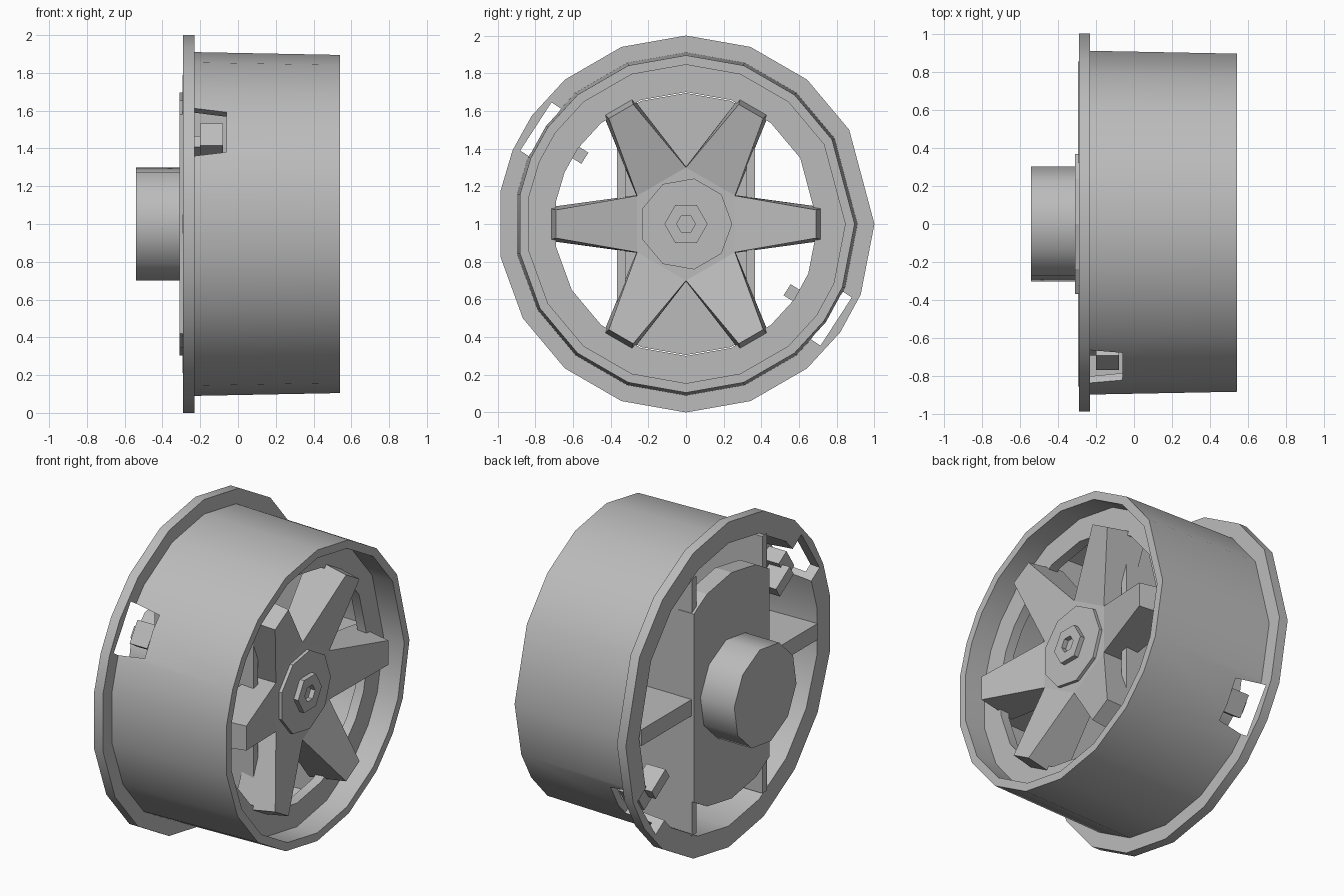
import bpy, bmesh, math
from mathutils import Matrix, Vector

cube = bpy.data.objects.get("Cube")
if cube:
    bpy.data.objects.remove(cube)

grey = bpy.data.materials.new("plain grey")
grey.use_nodes = True
COLOUR = (0.5, 0.5, 0.5, 1)
grey.diffuse_color = COLOUR
grey.node_tree.nodes["Principled BSDF"].inputs["Base Color"].default_value = COLOUR


def finish(name, bm, smooth=None):
    bmesh.ops.recalc_face_normals(bm, faces=bm.faces)
    mesh = bpy.data.meshes.new(name)
    bm.to_mesh(mesh)
    bm.free()
    obj = bpy.data.objects.new(name, mesh)
    obj.location.z = 1
    bpy.context.collection.objects.link(obj)
    mesh.materials.append(grey)
    if smooth:
        shade(obj, smooth)
    return obj


def shade(obj, angle):
    bpy.ops.object.select_all(action='DESELECT')
    obj.select_set(True)
    bpy.context.view_layer.objects.active = obj
    bpy.ops.object.shade_smooth_by_angle(angle=math.radians(angle))


def point(x, r, degrees):
    """Point around the axle, measured from the top towards +y."""
    a = math.radians(degrees)
    return (x, r * math.sin(a), r * math.cos(a))


def skin(bm, loops, closed=False):
    """Bridge matching loops of points; cap the ends unless closed."""
    rows = [[bm.verts.new(p) for p in loop] for loop in loops]
    n = len(rows[0])
    pairs = list(zip(rows, rows[1:])) + ([(rows[-1], rows[0])] if closed else [])
    for a, b in pairs:
        for i in range(n):
            j = (i + 1) % n
            bm.faces.new((a[i], a[j], b[j], b[i]))
    if not closed:
        bm.faces.new(rows[0])
        bm.faces.new(rows[-1])


def revolve(name, profile, angles, closed=False, smooth=None):
    bm = bmesh.new()
    skin(bm, [[point(x, r, a) for a in angles] for x, r in profile], closed)
    return finish(name, bm, smooth)


def box(name, x0, x1, y0, y1, z0, z1, turn=0, taper=1):
    """Box, turned around the axle, narrowed in z towards x1."""
    bm = bmesh.new()
    skin(bm, [[(x, y, mid + (z - mid) * k) for y, z in ((y0, z0), (y1, z0), (y1, z1), (y0, z1))]
              for x, k, mid in ((x0, 1, (z0 + z1) / 2), (x1, taper, (z0 + z1) / 2))])
    bm.transform(Matrix.Rotation(math.radians(turn), 4, 'X'))
    return finish(name, bm)


def boolean(obj, other, operation):
    mod = obj.modifiers.new("cut", 'BOOLEAN')
    mod.operation = operation
    mod.solver = 'EXACT'
    mod.object = other
    bpy.context.view_layer.objects.active = obj
    bpy.ops.object.modifier_apply(modifier=mod.name)
    bpy.data.objects.remove(other)


def even(n, start=0):
    return [start + 360 * i / n for i in range(n)]


# Rim: flange, tapered barrel, outer lip and inner ring
RIM_ANGLES = [0, 20, 40, 60, 90, 112, 125, 140, 160, 180,
              200, 220, 240, 260, 280, 293, 305, 320, 340]
rim = revolve("rim", [(-.29, 1), (-.23, 1), (-.23, .91), (.54, .895), (.54, .845), (.40, .845),
                      (.40, .70), (.34, .70), (.34, .85), (-.29, .87)], RIM_ANGLES, closed=True)

# Opposite notches in the rim, each with a clip inside
for side, turn in (("upper", 147), ("lower", -33)):
    boolean(rim, box("notch_cutter", -.35, -.06, .76, .95, -.17, .17, turn, .75), 'DIFFERENCE')
    box(side + "_clip", -.25, -.12, .64, .80, -.035, .035, turn)
    box(side + "_clip_foot", -.20, -.08, .78, .87, -.07, .07, turn)
shade(rim, 35)

# Six dished spokes joined at a flat middle
bm = bmesh.new()


def star(x_mid, r_mid, x_tip, r_tip, half_width):
    spread = math.degrees(math.atan2(half_width, r_tip))
    reach = math.hypot(half_width, r_tip)
    pts = []
    for k in range(6):
        a = 30 + 60 * k
        pts += [point(x_mid, r_mid, a - 30), point(x_tip, reach, a - spread),
                point(x_tip, reach, a + spread)]
    return [bm.verts.new(p) for p in pts]


front, back = star(.44, .30, .54, .69, .075), star(.28, .305, .28, .735, .088)
n = len(front)
for ring in (front, back):
    bm.faces.new(ring[::3])
    for i in range(0, n, 3):
        bm.faces.new([ring[(i + k) % n] for k in range(4)])
for i in range(n):
    j = (i + 1) % n
    bm.faces.new((front[i], front[j], back[j], back[i]))
finish("spokes", bm)

# Hub cap and hollow hex nut
revolve("hub_cap", [(.42, .245), (.46, .245)], even(9, 10))
revolve("hex_nut", [(.45, .115), (.49, .115), (.49, .05), (.45, .05)], even(6, 30), closed=True)

# Bracing walls behind the spokes
for side, s in (("left", 1), ("right", -1)):
    box(side + "_brace", -.295, .36, min(s * .32, s * .365), max(s * .32, s * .365), -.79, .79)
box("cross_brace", -.295, .36, -.855, .855, -.05, .05)

# Back plate: a disc trimmed to a straight-sided strip
plate = revolve("back_plate", [(-.31, .695), (-.2, .695)], even(18))
boolean(plate, box("trim_cutter", -1, 1, -.367, .367, -1, 1), 'INTERSECT')

# Axle stub
revolve("axle_stub", [(-.54, .305), (-.30, .305)], even(10, 10), smooth=40)
